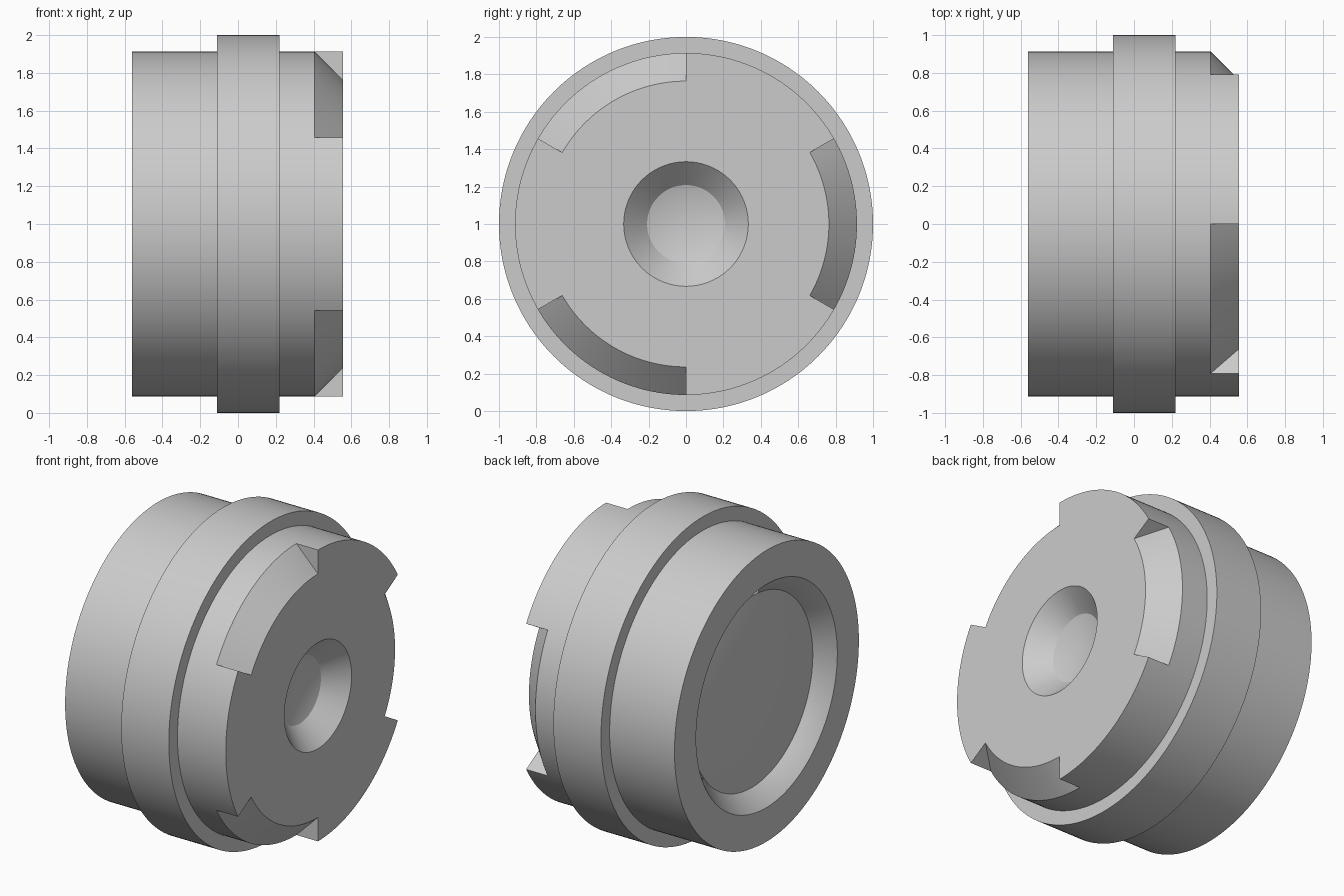
import bpy
import bmesh
from math import sin, cos, radians, sqrt
from mathutils import Vector

SEGS = 192          # columns around the axis
R_BODY = 0.914
R_RING = 1.0
BACK, FRONT = -0.56, 0.555
NOTCH_DEPTH = 0.15  # 45 degree notch

cube = bpy.data.objects.get("Cube")
if cube:
    bpy.data.objects.remove(cube, do_unlink=True)

# Single plain grey
grey = bpy.data.materials.new("plain grey")
colour = (0.6, 0.6, 0.6, 1.0)
grey.use_nodes = True
grey.diffuse_color = colour
shader = grey.node_tree.nodes["Principled BSDF"]
shader.inputs["Base Color"].default_value = colour
shader.inputs["Roughness"].default_value = 0.6


def point(x, r, i):
    """Profile point turned to column i around the x axis."""
    a = radians(360 * i / SEGS)
    return Vector((x, r * cos(a), 1 + r * sin(a)))


def is_notch(i):
    """Three 60 degree notches, the first centred on +y."""
    a = 360 * (i + 0.5) / SEGS
    return (a + 30) % 120 < 60


def lathe(name, profile, closed=False, notch_corner=None):
    """Turn a profile of (x, r); notch_corner is cut off in the notch sectors."""
    bm = bmesh.new()
    n = len(profile)
    cols = [[bm.verts.new(point(x, r, i)) for x, r in profile] for i in range(SEGS)]
    for i in range(SEGS):
        a, b = cols[i], cols[(i + 1) % SEGS]
        ids = list(range(n))
        if notch_corner is not None:
            if is_notch(i):
                ids.remove(notch_corner)
            if is_notch(i) != is_notch(i - 1):      # end wall of a notch
                bm.faces.new(a[notch_corner - 1:notch_corner + 2])
        pairs = list(zip(ids, ids[1:]))
        if closed:
            pairs.append((ids[-1], ids[0]))
        for p, q in pairs:
            bm.faces.new((a[p], a[q], b[q], b[p]))
    bmesh.ops.remove_doubles(bm, verts=bm.verts, dist=1e-5)
    loose = [v for v in bm.verts if not v.link_faces]
    bmesh.ops.delete(bm, geom=loose, context='VERTS')
    bmesh.ops.recalc_face_normals(bm, faces=bm.faces)
    mesh = bpy.data.meshes.new(name)
    bm.to_mesh(mesh)
    bm.free()
    mesh.materials.append(grey)
    obj = bpy.data.objects.new(name, mesh)
    bpy.context.collection.objects.link(obj)
    bpy.ops.object.select_all(action='DESELECT')
    obj.select_set(True)
    bpy.context.view_layer.objects.active = obj
    bpy.ops.object.shade_smooth_by_angle(angle=radians(25))
    return obj


def cap(x_rim, radius, sag, steps=12):
    """Spherical cap profile from the axis to the rim; sag is the apex offset in x."""
    ball = (radius ** 2 + sag ** 2) / (2 * abs(sag))
    sign = 1 if sag > 0 else -1
    radii = [radius * k / steps for k in range(steps + 1)]
    return [(x_rim + sag - sign * (ball - sqrt(ball ** 2 - r * r)), r) for r in radii]


# Barrel with raised ring, countersunk at both ends and notched at the front rim
front_seat = (FRONT - 0.125, 0.208)
back_seat = (BACK + 0.1, 0.6)
barrel = [
    back_seat, (BACK, 0.7), (BACK, R_BODY),
    (-0.11, R_BODY), (-0.11, R_RING), (0.22, R_RING), (0.22, R_BODY),
    (FRONT - NOTCH_DEPTH, R_BODY), (FRONT, R_BODY), (FRONT, R_BODY - NOTCH_DEPTH),
    (FRONT, 0.333), front_seat,
]
lathe("barrel", barrel, closed=True, notch_corner=8)

# Lens: hollow front surface, gently domed back surface
front_cap = cap(*front_seat, -0.03)
back_cap = cap(*back_seat, -0.05)
lathe("lens", front_cap + back_cap[::-1])
